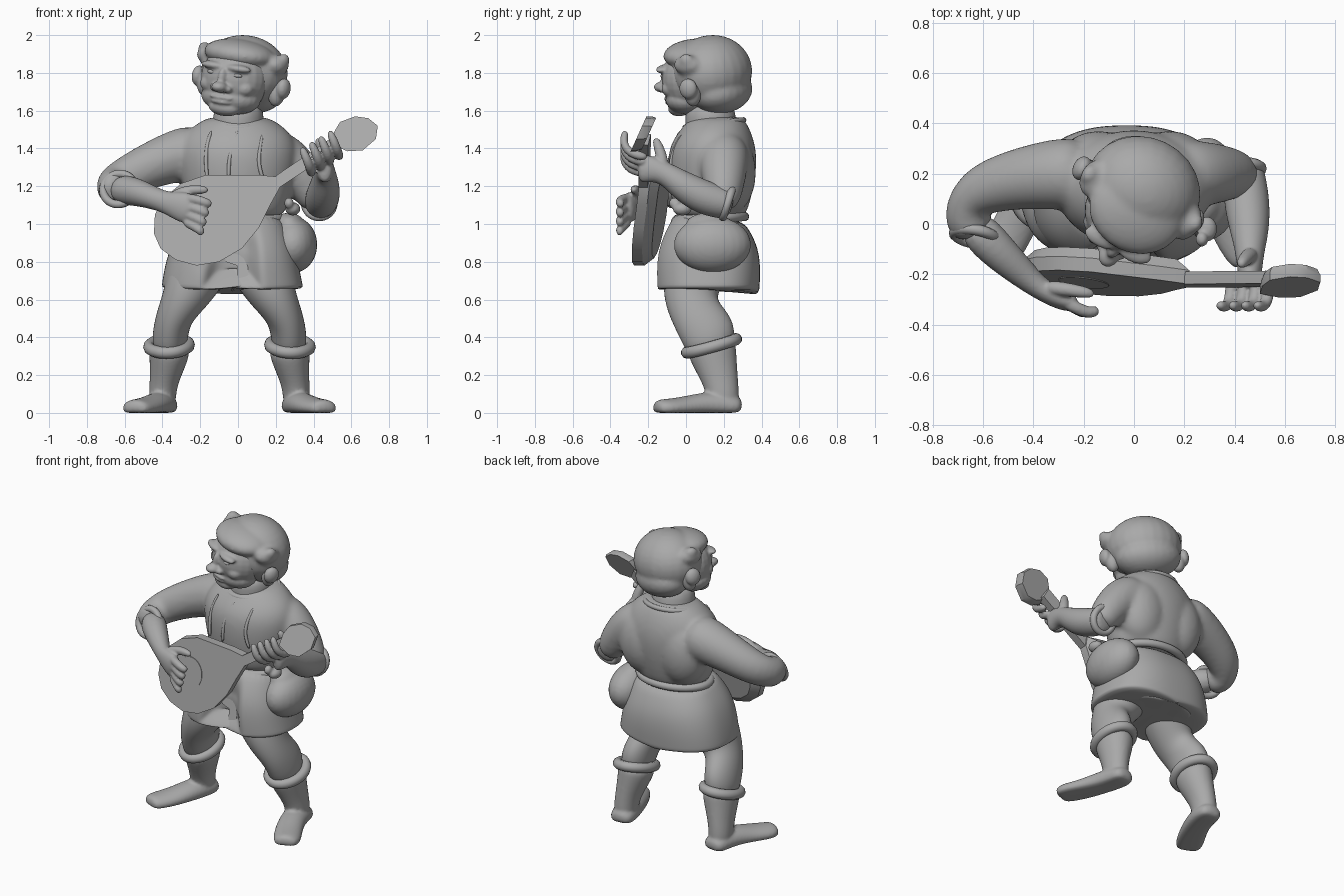
import bpy, bmesh, math
from mathutils import Vector, Matrix

cube = bpy.data.objects.get("Cube")
if cube:
    bpy.data.objects.remove(cube)

clay = bpy.data.materials.new("grey_clay")
clay.use_nodes = True
GREY = (0.4, 0.4, 0.4, 1)
clay.diffuse_color = GREY
clay.node_tree.nodes["Principled BSDF"].inputs["Base Color"].default_value = GREY
X, Y, Z = Vector((1, 0, 0)), Vector((0, 1, 0)), Vector((0, 0, 1))


def activate(ob):
    bpy.ops.object.select_all(action="DESELECT")
    ob.select_set(True)
    bpy.context.view_layer.objects.active = ob


def modify(ob, kind, **settings):
    activate(ob)
    mod = ob.modifiers.new(kind, kind)
    for key, value in settings.items():
        setattr(mod, key, value)
    bpy.ops.object.modifier_apply(modifier=mod.name)


def finish(name, bm, smooth=True):
    bmesh.ops.recalc_face_normals(bm, faces=bm.faces)
    mesh = bpy.data.meshes.new(name)
    bm.to_mesh(mesh)
    bm.free()
    mesh.materials.append(clay)
    ob = bpy.data.objects.new(name, mesh)
    bpy.context.collection.objects.link(ob)
    if smooth:
        mesh.shade_smooth()
    return ob


def tube(name, points, ref=Y, sides=12, tweak=None, power=1.0):
    """Loft rings (x, y, z, radius[, second radius]) along a path; low power is boxier."""
    bm = bmesh.new()
    centres = [Vector(p[:3]) for p in points]
    rings = []
    for i, p in enumerate(points):
        t = centres[min(i + 1, len(points) - 1)] - centres[max(i - 1, 0)]
        u = t.cross(ref).normalized()
        v = t.cross(u).normalized()
        ring = []
        for k in range(sides):
            a = math.tau * k / sides
            c, s = (math.copysign(abs(f) ** power, f) for f in (math.cos(a), math.sin(a)))
            co = centres[i] + u * p[3] * c + v * p[-1] * s
            ring.append(bm.verts.new(tweak(co) if tweak else co))
        rings.append(ring)
    for a, b in zip(rings, rings[1:]):
        for k in range(sides):
            j = (k + 1) % sides
            bm.faces.new((a[k], a[j], b[j], b[k]))
    bm.faces.new(rings[0])
    bm.faces.new(rings[-1])
    ob = finish(name, bm)
    modify(ob, "SUBSURF", levels=2)
    return ob


def ball(name, centre, radii, frame=Matrix()):
    bm = bmesh.new()
    bmesh.ops.create_uvsphere(bm, u_segments=24, v_segments=16, radius=1)
    bm.transform(frame @ Matrix.Translation(centre) @ Matrix.Diagonal((*radii, 1)))
    return finish(name, bm)


def hoop(name, centre, radii, thick, tilt=0.0, roll=0.0):
    """Elliptical ring lying flat, raised at the back by tilt."""
    bm = bmesh.new()
    n, m = 40, 10
    rot = Matrix.Rotation(roll, 3, "Y") @ Matrix.Rotation(tilt, 3, "X")
    grid = []
    for i in range(n):
        a = math.tau * i / n
        out = Vector((math.cos(a), math.sin(a), 0))
        base = Vector((radii[0] * out.x, radii[1] * out.y, 0))
        grid.append([bm.verts.new(Vector(centre) + rot @ (
            base + thick * (out * math.cos(b) + Z * math.sin(b))))
            for b in (math.tau * j / m for j in range(m))])
    for i in range(n):
        for j in range(m):
            a, b = grid[i], grid[(i + 1) % n]
            bm.faces.new((a[j], b[j], b[(j + 1) % m], a[(j + 1) % m]))
    return finish(name, bm)


def blend(name, parts, voxel, rounds):
    """Fuse overlapping parts into one smooth skin."""
    activate(parts[0])
    for p in parts:
        p.select_set(True)
    bpy.ops.object.join()
    ob = parts[0]
    ob.name = name
    modify(ob, "REMESH", mode="VOXEL", voxel_size=voxel)
    modify(ob, "SMOOTH", factor=0.5, iterations=rounds)
    ob.data.shade_smooth()
    return ob


def slab(name, outline, plane, depth, taper=1.0):
    """Flat-faced plate: outline in x and z, y from the plane, tapered back."""
    bm = bmesh.new()
    mid = sum((Vector(p) for p in outline), Vector((0, 0))) / len(outline)
    layers = []
    for back, size in ((0, 1), (depth * 0.55, 1), (depth, taper)):
        pts = [mid + (Vector(p) - mid) * size for p in outline]
        layers.append([bm.verts.new((x, plane(x, z) + back, z)) for x, z in pts])
    n = len(outline)
    for a, b in zip(layers, layers[1:]):
        for k in range(n):
            bm.faces.new((a[k], a[(k + 1) % n], b[(k + 1) % n], b[k]))
    bm.faces.new(layers[0])
    bm.faces.new(layers[-1])
    ob = finish(name, bm, False)
    activate(ob)
    bpy.ops.object.shade_smooth_by_angle(angle=math.radians(32))


# Shirt: chest, shoulder blades and sleeves
shirt = [tube("chest", [(0, .13, 1.02, .22, .17), (0, .13, 1.07, .265, .2), (0, .135, 1.22, .3, .235),
                        (0, .14, 1.38, .33, .245), (0, .16, 1.48, .29, .2),
                        (0, .15, 1.54, .21, .165), (0, .15, 1.57, .15, .13)], sides=16),
         tube("right_sleeve", [(-.18, .2, 1.39, .15), (-.3, .2, 1.37, .15), (-.47, .18, 1.31, .125),
                               (-.63, .13, 1.23, .11), (-.68, .04, 1.19, .1),
                               (-.62, -.05, 1.18, .1)], Z),
         tube("left_sleeve", [(.13, .2, 1.39, .13), (.24, .2, 1.36, .14), (.33, .2, 1.26, .125),
                              (.41, .2, 1.15, .1), (.43, .18, 1.09, .08)], X)]
shirt += [ball("blade", (s * .14, .23, 1.27), (.17, .14, .22)) for s in (-1, 1)]
blend("shirt", shirt, .015, 9)
hoop("collar", (0, .15, 1.53), (.17, .155), .016, .13)
tube("neck", [(0, .14, 1.45, .15), (0, .13, 1.55, .14), (.01, .12, 1.66, .13)])
hoop("belt", (-.01, .13, 1.03), (.235, .18), .025, .05)


# Shirt front seams laid over the chest
def seam(name, pts):
    tube(name, [(x, .14 - .235 * math.sqrt(1 - (x / .35) ** 2) + max(0, z - 1.36) * .5, z, .012)
                for x, z in pts], X, 6)


seam("placket", [(.0, 1.5), (-.03, 1.42), (-.05, 1.33), (-.05, 1.22)])
seam("left_vest_edge", [(.13, 1.48), (.11, 1.38), (.11, 1.3), (.14, 1.22)])
seam("right_vest_edge", [(-.14, 1.5), (-.17, 1.4), (-.17, 1.3), (-.16, 1.22)])


# Tunic skirt, parted into two flaps where it opens at the front
def opening(co):
    if co.y < .05 and co.z < 1 and abs(co.x + .04) < .125:
        return Vector((co.x, co.y + .1, co.z + (.11 if co.z < .8 else 0)))
    return co


tube("tunic_skirt", [(-.01, .13, 1.05, .23, .17), (-.01, .12, .99, .27, .22), (-.02, .11, .88, .33, .275),
                     (-.03, .11, .76, .36, .285), (-.03, .11, .67, .375, .28), (-.03, .11, .645, .375, .28),
                     (-.03, .11, .645, .34, .25), (-.03, .12, .72, .25, .19)],
     sides=40, tweak=opening, power=.8)
for x, low in ((-.04, .78), (.02, .69)):
    slab("belt_tail", [(x - .03, 1), (x + .03, 1), (x + .035, low), (x - .025, low + .02)],
         lambda x, z: -.1 + (z - .7) * .2, .04, .9)

# Side pouch with its knot
blend("pouch", [ball("bag", (.29, .14, .89), (.13, .205, .15)),
                ball("bag_top", (.27, .12, 1.0), (.08, .12, .06))], .012, 4)
blend("pouch_knot", [ball("knot", (.29, -.02, 1.08), (.04, .05, .035)),
                     ball("knot_end", (.27, -.06, 1.11), (.025, .03, .03))], .008, 2)


# Legs, mirrored about the hip centre
def floor(co):
    return Vector((co.x, co.y, max(co.z, 0)))


for s, side in ((1, "left"), (-1, "right")):
    def place(pts):
        return [(-.045 + s * (p[0] + .045), *p[1:]) for p in pts]
    tube(side + "_leg", place([(.1, .1, .86, .17), (.13, .04, .74, .17), (.19, .02, .61, .125, .15),
                               (.245, .055, .52, .1, .14), (.268, .12, .43, .1, .16),
                               (.28, .14, .3, .09, .12)]))
    blend(side + "_boot", [
        tube("shaft", place([(.27, .13, .37, .115, .14), (.275, .145, .3, .11, .13),
                             (.3, .18, .18, .08, .1), (.31, .195, .1, .075, .09),
                             (.31, .2, .02, .07, .085)])),
        tube("foot", place([(.3, .3, .03, .07, .05), (.305, .22, .04, .085, .07),
                            (.335, .1, .045, .085, .07), (.39, -.02, .03, .09, .055),
                            (.445, -.11, .025, .09, .05), (.465, -.165, .025, .065, .045)]),
             Z, tweak=floor)], .01, 3)
    hoop(side + "_boot_cuff", place([(.275, .135, .355)])[0], (.105, .135), .032, .27, s * .06)

# Right forearm and strumming hand
hand = [tube("arm", [(-.65, .01, 1.185, .085), (-.55, -.1, 1.175, .08), (-.44, -.2, 1.135, .06),
                     (-.37, -.26, 1.11, .045, .06), (-.29, -.3, 1.09, .045, .09),
                     (-.23, -.32, 1.07, .035, .075)], Z)]
for k in range(4):
    d = k * .041
    hand.append(tube("finger", [(-.29, -.3, 1.14 - d, .028), (-.22, -.34, 1.13 - d * 1.2, .028),
                                (-.17 - d * .2, -.355, 1.115 - d * 1.25, .026),
                                (-.14 - d * .4, -.34, 1.1 - d * 1.25, .022)], Z, 8))
hand.append(tube("thumb", [(-.36, -.25, 1.14, .035), (-.26, -.26, 1.185, .03),
                           (-.15, -.28, 1.18, .024)], Z, 8))
blend("right_forearm", hand, .008, 2)
hoop("right_sleeve_cuff", (-.63, -.05, 1.185), (.085, .085), .022, 1.2, -.5)

# Left forearm and fretting hand
hand = [tube("arm", [(.43, .25, 1.1, .08), (.44, .17, 1.115, .09), (.45, .07, 1.15, .095),
                     (.46, -.03, 1.21, .08), (.46, -.11, 1.27, .06), (.46, -.19, 1.295, .075, .05),
                     (.46, -.26, 1.29, .08, .04)], X)]
for k in range(4):
    d, e = k * .049, k * .029
    hand.append(tube("finger", [(.39 + d, -.2, 1.265 + e, .027), (.385 + d, -.3, 1.285 + e, .027),
                                (.365 + d, -.335, 1.34 + e, .025), (.335 + d, -.32, 1.41 + e, .022)],
                     X, 8))
hand.append(tube("thumb", [(.47, -.12, 1.28, .04), (.45, -.13, 1.37, .032),
                           (.42, -.165, 1.46, .024)], X, 8))
blend("left_forearm", hand, .007, 1)
hoop("left_sleeve_cuff", (.43, .22, 1.11), (.075, .078), .022, 1.25)


# Lute: tilted bowl, sound hole plate, neck and pegboard
def face(x, z):
    return -.45 - .12 * x + .19 * z


slab("lute_body", [(.22, 1.25), (.1, 1.26), (-.17, 1.26), (-.3, 1.215), (-.39, 1.14), (-.44, 1.05),
                   (-.445, .95), (-.41, .87), (-.33, .81), (-.22, .78), (-.1, .8), (.02, .87),
                   (.11, .98), (.17, 1.1), (.22, 1.19)], face, .1, .85)
slab("sound_hole", [(-.2 + .1 * math.cos(a), 1.03 + .1 * math.sin(a))
                    for a in (math.tau * k / 32 for k in range(32))],
     lambda x, z: face(x, z) - .004, .008)
slab("lute_neck", [(.2, 1.255), (.2, 1.18), (.56, 1.42), (.53, 1.48)],
     lambda x, z: face(x, z) - .003, .05, .97)
slab("pegboard", [(.5, 1.42), (.58, 1.385), (.66, 1.39), (.73, 1.45), (.74, 1.52), (.69, 1.56),
                  (.62, 1.57), (.54, 1.54), (.51, 1.49)], lambda x, z: -.25 + (z - 1.48) * .45, .055, .9)

# Head, turned towards its right shoulder and tilted
pose = (Matrix.Translation((.02, .11, 1.79)) @ Matrix.Rotation(math.radians(-25), 4, "Z")
        @ Matrix.Rotation(math.radians(8), 4, "Y"))


def lump(x, y, z, *radii):
    return ball("lump", (x, y, z), radii, pose)


features = [lump(0, -.075, -.02, .185, .17, .18), lump(0, -.1, -.12, .165, .13, .09),
            lump(0, -.165, -.175, .09, .06, .045), lump(0, -.26, -.065, .042, .05, .03),
            lump(0, -.235, -.02, .024, .035, .06), lump(0, -.22, -.12, .07, .025, .012),
            lump(0, -.215, -.145, .06, .028, .013)]
for s in (-1, 1):
    features += [lump(s * .07, -.21, .042, .075, .04, .022), lump(s * .1, -.165, -.06, .055, .05, .045),
                 lump(s * .037, -.24, -.072, .026, .025, .02)]
    lump(s * .07, -.213, .006, .032, .02, .014).name = "eye"
    blend("ear", [lump(s * .21, .01, -.07, .045, .045, .07),
                  lump(s * .25, .005, -.04, .035, .05, .055)], .008, 2)
blend("face", features, .008, 3)
hair = [lump(0, .03, .015, .235, .21, .195), lump(0, .08, -.085, .205, .155, .12),
        lump(0, -.06, .11, .195, .165, .08)]
for s in (-1, 1):
    hair += [lump(s * .2, -.01, .08, .06, .08, .055), lump(s * .235, -.005, .11, .03, .04, .035)]
blend("hair", hair, .012, 6)
